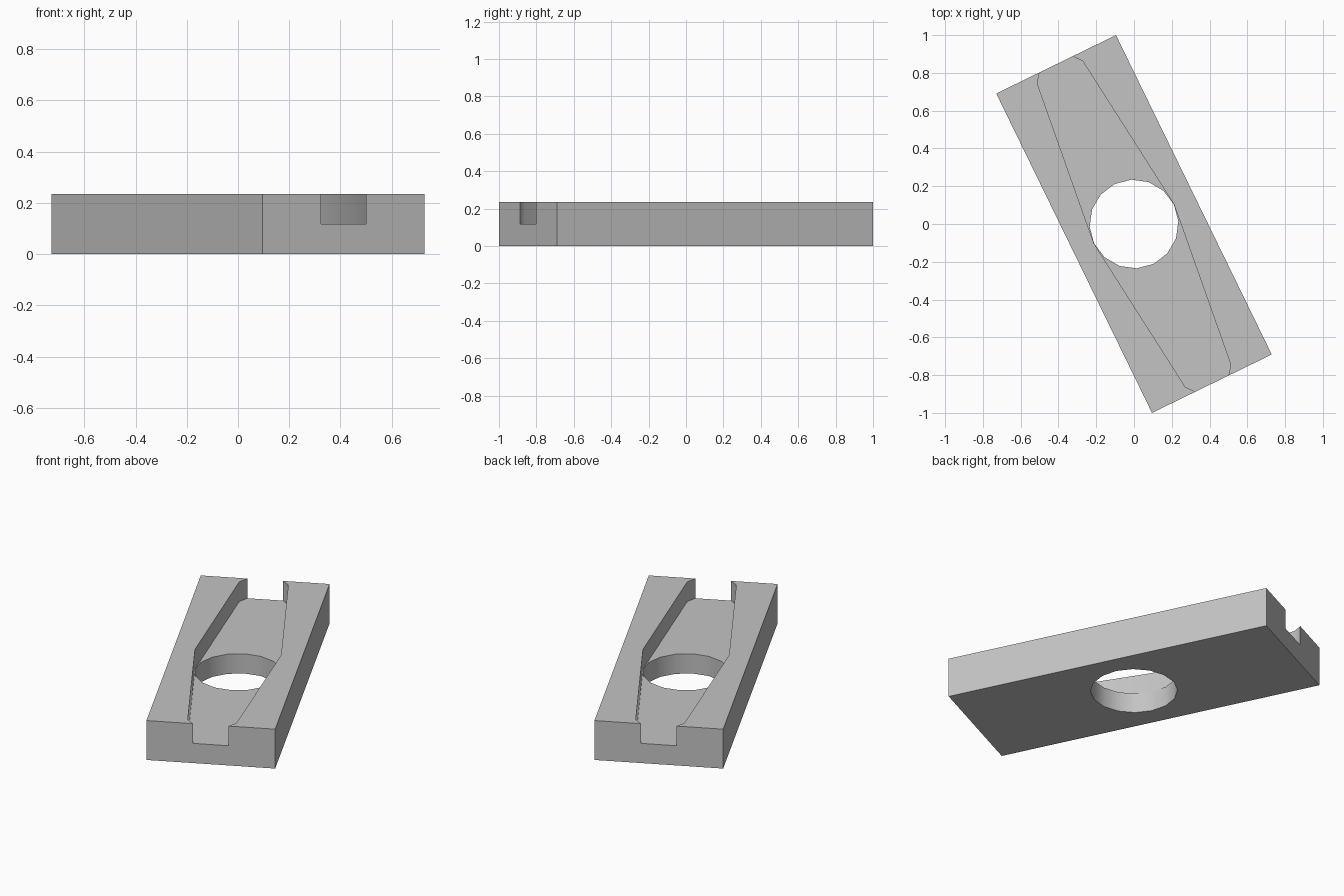
import bpy
import math

cube = bpy.data.objects.get("Cube")
if cube:
    bpy.data.objects.remove(cube, do_unlink=True)

UNIT = 0.23515            # block is 3 x 8 x 1 units
TURN = math.radians(26)   # block is turned about z

grey = bpy.data.materials.new("mid_grey")
grey.use_nodes = True
colour = (0.55, 0.55, 0.55, 1)
grey.diffuse_color = colour
grey.node_tree.nodes["Principled BSDF"].inputs["Base Color"].default_value = colour


def prism(name, outline, bottom, top):
    """Extrude a counter-clockwise outline between two heights."""
    n = len(outline)
    verts = [(x * UNIT, y * UNIT, z * UNIT) for z in (bottom, top) for x, y in outline]
    faces = [tuple(reversed(range(n))), tuple(range(n, 2 * n))]
    faces += [(i, (i + 1) % n, n + (i + 1) % n, n + i) for i in range(n)]
    mesh = bpy.data.meshes.new(name)
    mesh.from_pydata(verts, [], faces)
    mesh.materials.append(grey)
    obj = bpy.data.objects.new(name, mesh)
    bpy.context.collection.objects.link(obj)
    obj.rotation_euler.z = TURN
    return obj


def cut(target, cutter):
    cutter.hide_render = True
    mod = target.modifiers.new("cut", 'BOOLEAN')
    mod.operation = 'DIFFERENCE'
    mod.solver = 'EXACT'
    mod.object = cutter
    bpy.context.view_layer.objects.active = target
    bpy.ops.object.modifier_apply(modifier=mod.name)
    bpy.data.objects.remove(cutter, do_unlink=True)


# Rectangular block
block = prism("slotted_block", [(-1.5, -4), (1.5, -4), (1.5, 4), (-1.5, 4)], 0, 1)

# Channel: narrow mouths at both ends, widest beside the hole
quarter = [(1.003, 0), (0.57, 3.8), (0.414, 4), (0.414, 4.3)]
half = [(x, -y) for x, y in reversed(quarter[1:])] + quarter
channel = half + [(-x, -y) for x, y in half]
cut(block, prism("channel_cutter", channel, 0.5, 1.5))

# Round through hole
SIDES = 16
ring = [(math.cos(i * math.tau / SIDES), math.sin(i * math.tau / SIDES)) for i in range(SIDES)]
cut(block, prism("hole_cutter", ring, -0.5, 1.5))

# Smooth the curved walls, keep the corners sharp
bpy.ops.object.select_all(action='DESELECT')
block.select_set(True)
bpy.context.view_layer.objects.active = block
bpy.ops.object.shade_smooth_by_angle(angle=math.radians(35))
